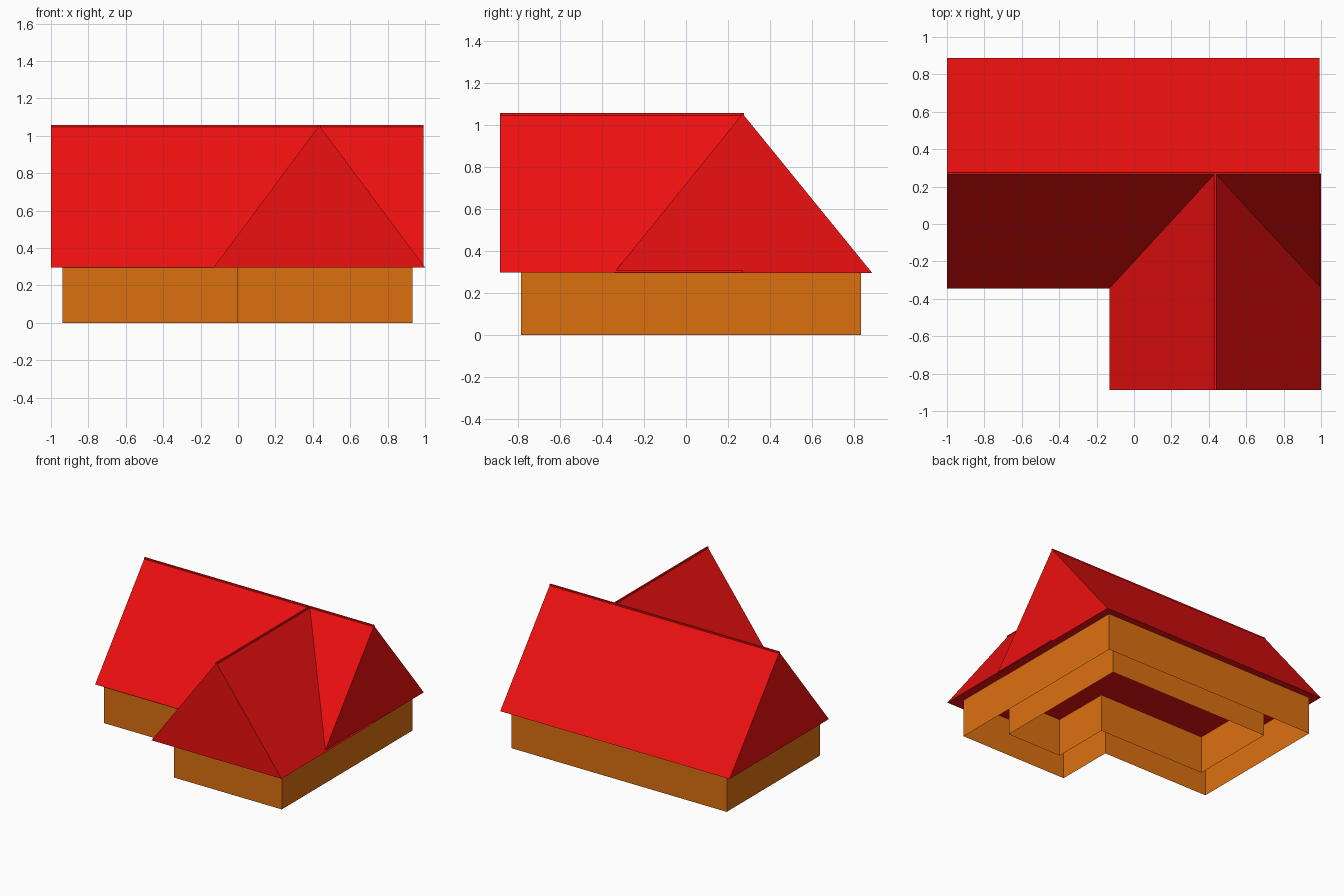
import bpy, bmesh
from mathutils import Vector

if "Cube" in bpy.data.objects:
    bpy.data.objects.remove(bpy.data.objects["Cube"])


def material(name, rgb):
    m = bpy.data.materials.new(name)
    m.diffuse_color = (*rgb, 1)
    m.use_nodes = True
    m.node_tree.nodes["Principled BSDF"].inputs["Base Color"].default_value = m.diffuse_color
    return m


ORANGE = material("wall_orange", (0.72, 0.16, 0.005))
RED = material("roof_red", (0.85, 0.005, 0.005))


def sweep(name, points, direction, mat, capped=True):
    """Extrude a closed 3D outline along a direction, with or without end caps."""
    bm = bmesh.new()
    a = [bm.verts.new(p) for p in points]
    b = [bm.verts.new(Vector(p) + Vector(direction)) for p in points]
    n = len(a)
    for i in range(n):
        j = (i + 1) % n
        bm.faces.new((a[i], a[j], b[j], b[i]))
    if capped:
        bm.faces.new(a[::-1])
        bm.faces.new(b)
        bmesh.ops.recalc_face_normals(bm, faces=bm.faces)
    me = bpy.data.meshes.new(name)
    bm.to_mesh(me)
    bm.free()
    me.materials.append(mat)
    ob = bpy.data.objects.new(name, me)
    bpy.context.collection.objects.link(ob)
    return ob


def l_plan(t):
    """L-shaped floor plan, inset by t, counter-clockwise."""
    x0, x1, xw = -0.938 + t, 0.932 - t, -0.003 + t
    y0, y1, ym = -0.788 + t, 0.834 - t, -0.323 + t
    return [(xw, y0, 0), (x1, y0, 0), (x1, y1, 0), (x0, y1, 0), (x0, ym, 0), (xw, ym, 0)]


EAVE, PEAK, TOP, HALF = 0.295, 1.047, 1.058, 0.006


def gable(lo, mid, hi, base):
    """Gable profile with a slim ridge cap, as (across, z) pairs."""
    return [(lo, base), (hi, base), (mid + HALF, PEAK), (mid + HALF, TOP),
            (mid - HALF, TOP), (mid - HALF, PEAK)]


# Walls: open outer and inner shells
sweep("outer_walls", l_plan(0), (0, 0, 0.297), ORANGE, capped=False)
sweep("inner_walls", l_plan(0.23), (0, 0, 0.297), ORANGE, capped=False)

# Main roof, ridge along x
sweep("main_roof", [(-1, y, z) for y, z in gable(-0.344, 0.27, 0.888, EAVE)],
      (1.992, 0, 0), RED)

# Wing roof, ridge along y, running into the main ridge
sweep("wing_roof", [(x, -0.888, z) for x, z in gable(-0.13, 0.434, 1.0, EAVE + 0.002)],
      (0, 1.158, 0), RED)
